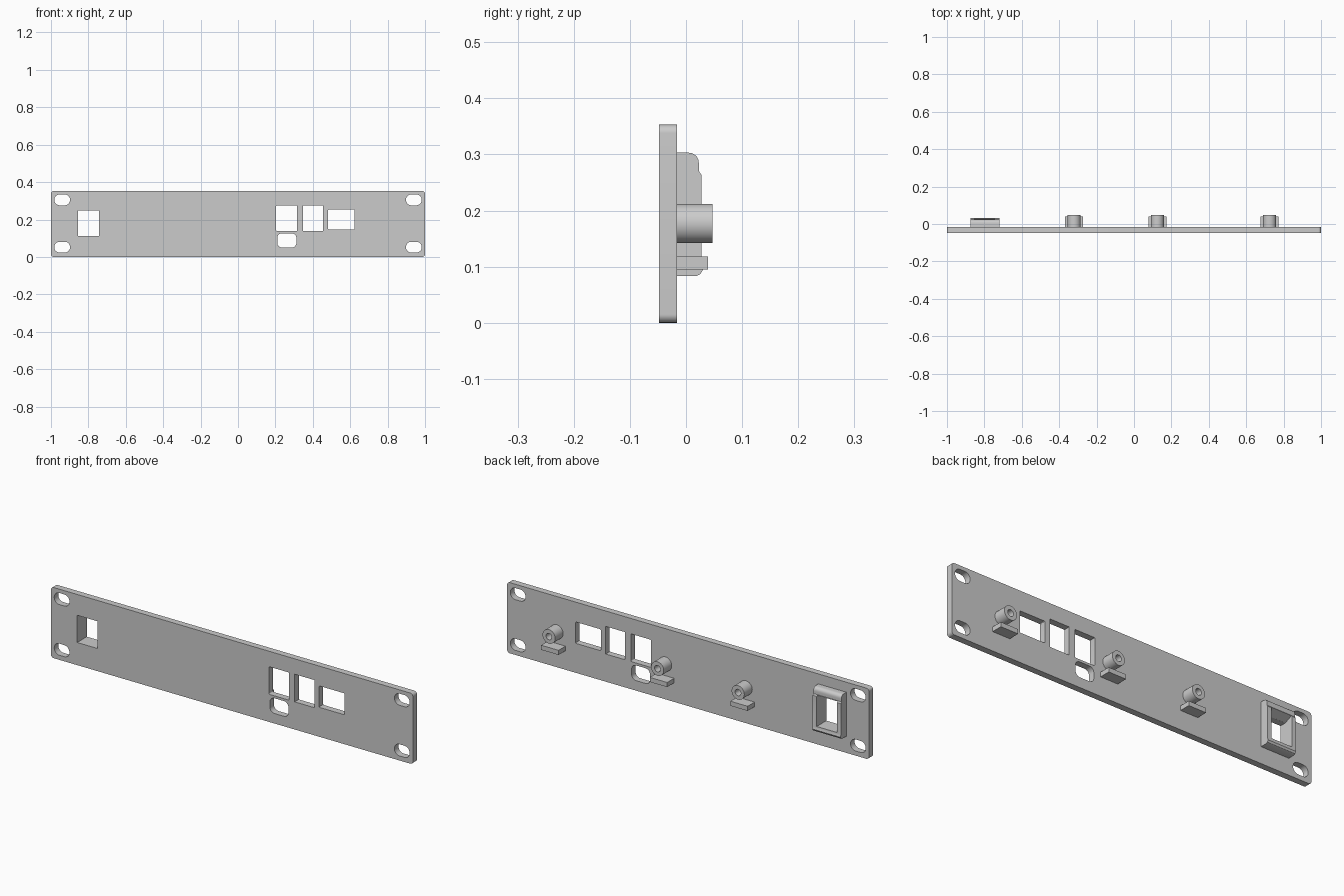
import bpy, bmesh, math
from mathutils import Matrix, Vector

cube = bpy.data.objects.get("Cube")
if cube:
    bpy.data.objects.remove(cube)

grey = bpy.data.materials.new("plain_grey")
grey.use_nodes = True
grey.diffuse_color = (0.6, 0.6, 0.6, 1)
grey.node_tree.nodes["Principled BSDF"].inputs["Base Color"].default_value = (0.6, 0.6, 0.6, 1)

BACK = -0.016   # rear face of the panel
FRONT = -0.048


def add_mesh(name, bm):
    bmesh.ops.remove_doubles(bm, verts=bm.verts, dist=1e-5)
    bmesh.ops.recalc_face_normals(bm, faces=bm.faces)
    mesh = bpy.data.meshes.new(name)
    bm.to_mesh(mesh)
    bm.free()
    mesh.materials.clear()
    mesh.materials.append(grey)
    for p in mesh.polygons:
        p.material_index = 0
    obj = bpy.data.objects.new(name, mesh)
    bpy.context.collection.objects.link(obj)
    return obj


def smooth(obj):
    bpy.ops.object.select_all(action='DESELECT')
    obj.select_set(True)
    bpy.context.view_layer.objects.active = obj
    bpy.ops.object.shade_smooth_by_angle(angle=math.radians(30))


def rounded(x0, x1, z0, z1, r=0.0, steps=10):
    """Outline of a rectangle with rounded corners."""
    if r == 0:
        return [(x0, z0), (x1, z0), (x1, z1), (x0, z1)]
    pts = []
    corners = [(x1 - r, z1 - r), (x0 + r, z1 - r), (x0 + r, z0 + r), (x1 - r, z0 + r)]
    for q, (cx, cz) in enumerate(corners):
        for i in range(steps + 1):
            a = (q + i / steps) * math.pi / 2
            pts.append((cx + r * math.cos(a), cz + r * math.sin(a)))
    return pts


def circle(cx, cz, r, n=40):
    return [(cx + r * math.cos(i * math.tau / n), cz + r * math.sin(i * math.tau / n)) for i in range(n)]


def plate(name, loops, y0, y1):
    """Fill an outline with holes and extrude it along y."""
    curve = bpy.data.curves.new(name, 'CURVE')
    curve.dimensions = '2D'
    curve.fill_mode = 'BOTH'
    curve.extrude = (y1 - y0) / 2
    for pts in loops:
        s = curve.splines.new('POLY')
        s.points.add(len(pts) - 1)
        for p, (x, z) in zip(s.points, pts):
            p.co = (x, z, 0, 1)
        s.use_cyclic_u = True
    temp = bpy.data.objects.new(name + "_outline", curve)
    bpy.context.collection.objects.link(temp)
    deps = bpy.context.evaluated_depsgraph_get()
    mesh = bpy.data.meshes.new_from_object(temp.evaluated_get(deps))
    bm = bmesh.new()
    bm.from_mesh(mesh)
    bpy.data.objects.remove(temp)
    bpy.data.meshes.remove(mesh)
    bm.transform(Matrix.Translation((0, (y0 + y1) / 2, 0)) @ Matrix.Rotation(math.pi / 2, 4, 'X'))
    obj = add_mesh(name, bm)
    smooth(obj)
    return obj


def prism(name, rings):
    """Solid between two matching rings of 3D points."""
    bm = bmesh.new()
    a, b = [[bm.verts.new(p) for p in ring] for ring in rings]
    bm.faces.new(a)
    bm.faces.new(b)
    for i in range(len(a)):
        j = (i + 1) % len(a)
        bm.faces.new((a[i], a[j], b[j], b[i]))
    return add_mesh(name, bm)


# Panel with mounting slots and connector openings
loops = [rounded(-1, 1, 0, 0.353, 0.015)]
for cx in (-0.94, 0.94):
    for cz in (0.052, 0.305):
        loops.append(rounded(cx - 0.042, cx + 0.042, cz - 0.029, cz + 0.029, 0.0285))
loops += [
    rounded(-0.855, -0.742, 0.113, 0.249),
    rounded(0.204, 0.316, 0.138, 0.276, 0.005, 3),
    rounded(0.347, 0.455, 0.138, 0.276),
    rounded(0.482, 0.622, 0.147, 0.254, 0.005, 3),
    rounded(0.21, 0.312, 0.05, 0.126, 0.025),
]
plate("panel", loops, FRONT, BACK)

# Hollow standoffs, each with a support ledge below
for i, x in enumerate((-0.32, 0.125, 0.725), 1):
    plate(f"standoff_{i}", [circle(x, 0.177, 0.035), circle(x, 0.177, 0.016)], BACK, 0.047)
    plate(f"ledge_{i}", [rounded(x - 0.048, x + 0.048, 0.095, 0.118)], BACK, 0.039)

# Socket housing: side profile (y, z) with rounded lips
profile = [(BACK, 0.083), (0.018, 0.083), (0.026, 0.087), (0.031, 0.096), (0.028, 0.105),
           (0.028, 0.263), (0.023, 0.270), (0.023, 0.283)]
for i in range(1, 7):
    a = i / 6 * math.pi / 2
    profile.append((0.005 + 0.018 * math.cos(a), 0.285 + 0.018 * math.sin(a)))
profile.append((BACK, 0.303))
housing = prism("socket_housing", [[(x, y, z) for y, z in profile] for x in (-0.875, -0.72)])


# Flared cavity through the housing
def ring(y, z0, z1):
    return [(x, y, z) for x, z in rounded(-0.855, -0.742, z0, z1)]


cutter = prism("cavity_cutter", [ring(BACK - 0.01, 0.113, 0.245), ring(0.05, 0.113, 0.278)])
cutter.hide_render = True
mod = housing.modifiers.new("cavity", 'BOOLEAN')
mod.operation = 'DIFFERENCE'
mod.solver = 'EXACT'
mod.object = cutter
bpy.ops.object.select_all(action='DESELECT')
housing.select_set(True)
bpy.context.view_layer.objects.active = housing
bpy.ops.object.modifier_apply(modifier="cavity")
bpy.data.objects.remove(cutter)
smooth(housing)
